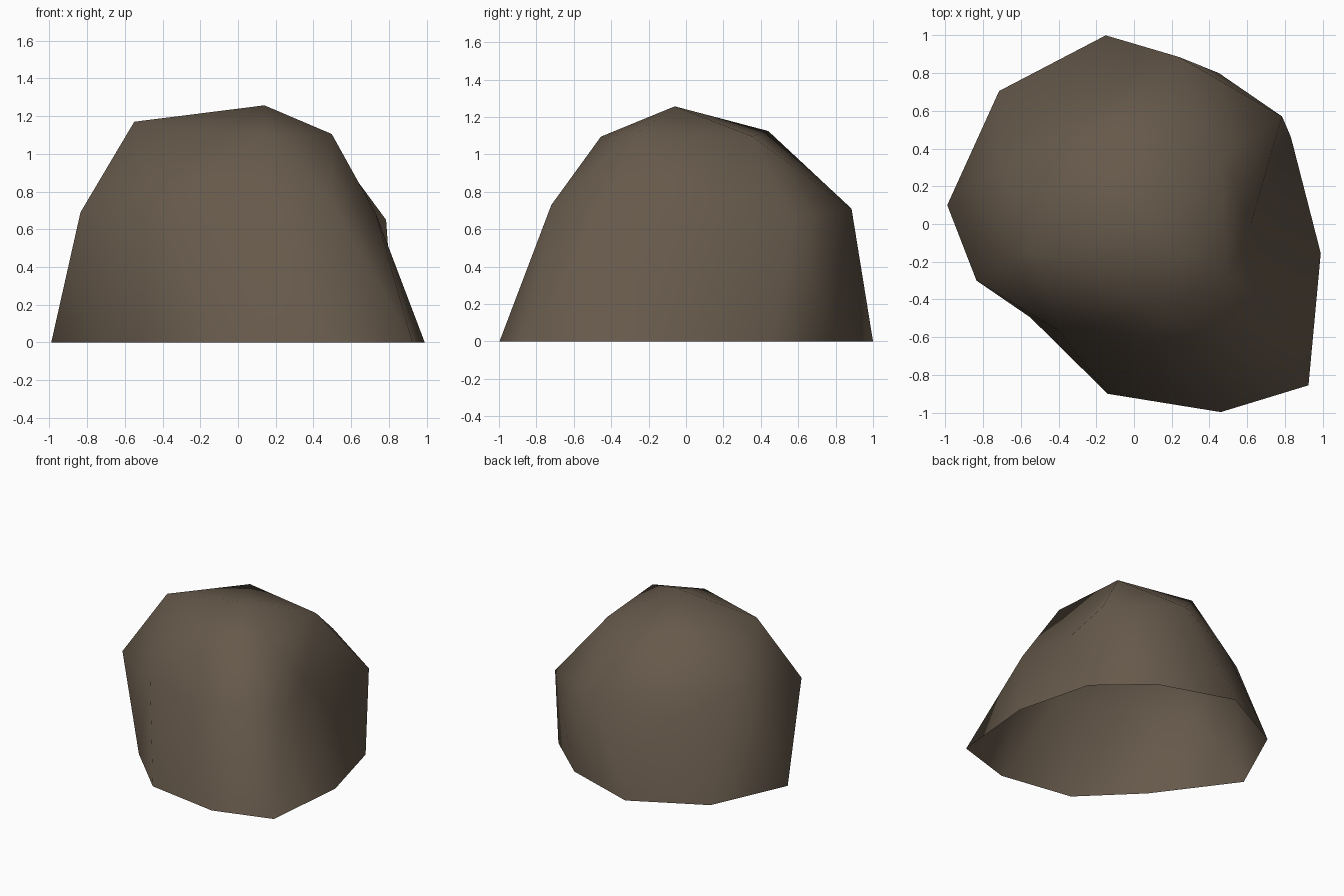
import bpy, bmesh

if "Cube" in bpy.data.objects:
    bpy.data.objects.remove(bpy.data.objects["Cube"])

# Rock outline as counter-clockwise rings from the bottom up (five-fold dome, roughened)
base = [(.832, .46, 0), (.45, .80, 0), (-.15, 1.0, 0), (-.715, .705, 0), (-.99, .10, 0),
        (-.55, -.495, 0), (-.14, -.90, 0), (.46, -.997, 0), (.925, -.855, 0), (.99, -.155, 0)]
corner = [(.785, .57, .65), (-.33, .70, .60), (-.835, -.30, .69), (.12, -.735, .67), (.73, -.43, .685)]
between = [(.24, .885, .71), (-.715, .345, .785), (-.40, -.565, .69), (.50, -.72, .73), (.62, 0, .71)]
upper = [(.456, .354, 1.097), (-.20, .44, 1.125), (-.55, -.13, 1.17), (.15, -.455, 1.095), (.497, -.28, 1.105)]
peak = (.14, -.06, 1.257)

bm = bmesh.new()
B, C, M, U = ([bm.verts.new(p) for p in ring] for ring in (base, corner, between, upper))
top = bm.verts.new(peak)

# Five repeated sectors, open underneath
for k in range(5):
    n = (k + 1) % 5
    b0, b1, b2 = B[2 * k], B[2 * k + 1], B[2 * n]
    for tri in ((b0, b1, C[k]), (C[k], b1, M[k]), (b1, b2, M[k]), (M[k], b2, C[n]),
                (C[k], M[k], U[k]), (M[k], C[n], U[n]), (U[k], M[k], U[n]), (U[k], U[n], top)):
        bm.faces.new(tri).smooth = True

mesh = bpy.data.meshes.new("rock")
bm.to_mesh(mesh)
bm.free()

# Single brown-grey stone colour
stone = bpy.data.materials.new("brown_stone")
stone.diffuse_color = (.133, .1, .07, 1)
stone.use_nodes = True
stone.node_tree.nodes["Principled BSDF"].inputs["Base Color"].default_value = stone.diffuse_color
mesh.materials.append(stone)
rock = bpy.data.objects.new("rock", mesh)
bpy.context.collection.objects.link(rock)
